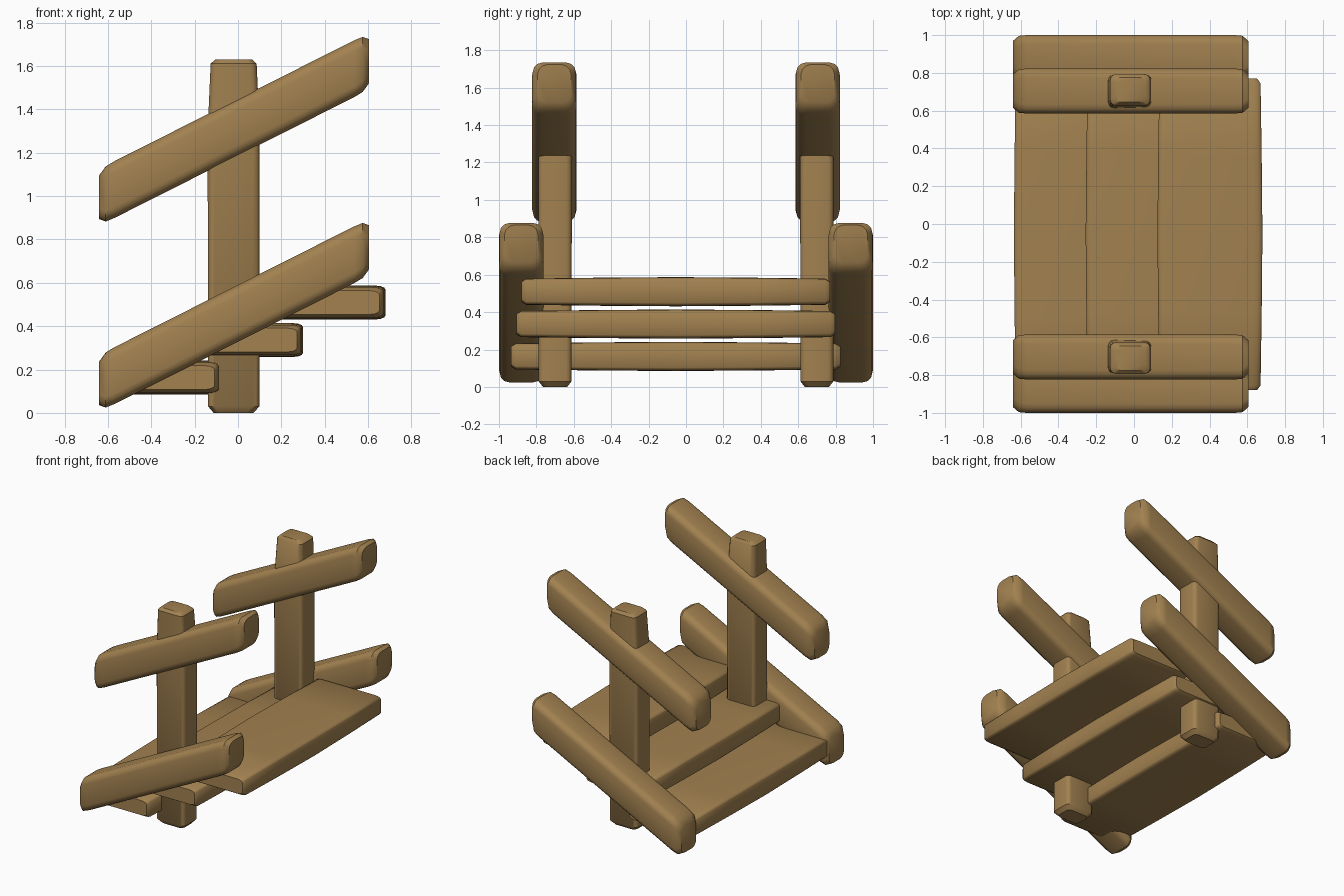
import bpy, bmesh, math
from mathutils import Vector

if "Cube" in bpy.data.objects:
    bpy.data.objects.remove(bpy.data.objects["Cube"])

wood = bpy.data.materials.new("wood")
wood.diffuse_color = (0.36, 0.22, 0.08, 1)
wood.use_nodes = True
wood.node_tree.nodes["Principled BSDF"].inputs["Base Color"].default_value = wood.diffuse_color


def rounded_rect(hu, hv, ru, rv, seg=3):
    """Counter-clockwise rounded rectangle with half sizes hu, hv."""
    pts = []
    for q, (su, sv) in enumerate([(1, 1), (-1, 1), (-1, -1), (1, -1)]):
        for i in range(seg + 1):
            a = math.pi / 2 * (q + i / seg)
            pts.append((su * (hu - ru) + ru * math.cos(a), sv * (hv - rv) + rv * math.sin(a)))
    return pts


def loft(name, sections, place):
    """Beam through sections (t, cu, cv, hu, hv, ru, rv); place maps (t, u, v) to x, y, z."""
    bm = bmesh.new()
    rings = []
    for t, cu, cv, hu, hv, ru, rv in sections:
        rings.append([bm.verts.new(Vector(place(t, cu + u, cv + v)))
                      for u, v in rounded_rect(hu, hv, ru, rv)])
    n = len(rings[0])
    for a, b in zip(rings, rings[1:]):
        for i in range(n):
            j = (i + 1) % n
            bm.faces.new((a[i], a[j], b[j], b[i]))
    bm.faces.new(rings[0])
    bm.faces.new(rings[-1])
    bmesh.ops.recalc_face_normals(bm, faces=bm.faces)
    me = bpy.data.meshes.new(name)
    bm.to_mesh(me)
    bm.free()
    me.materials.append(wood)
    ob = bpy.data.objects.new(name, me)
    bpy.context.collection.objects.link(ob)
    bpy.ops.object.select_all(action='DESELECT')
    ob.select_set(True)
    bpy.context.view_layer.objects.active = ob
    bpy.ops.object.shade_smooth_by_angle(angle=math.radians(40))
    return ob


def along_x(t, u, v): return (t, u, v)
def along_y(t, u, v): return (u, t, v)
def along_z(t, u, v): return (u, v, t)


def rail(name, y, z_mid):
    """Sloping rail with upright ends; z_mid is its centre height at x = 0."""
    secs = [(x, y, z_mid + 0.504 * x, 0.119 - i, 0.131 - i, 0.05, 0.05)
            for x, i in [(-0.64, 0.03), (-0.61, 0.004), (-0.57, 0),
                         (0.535, 0), (0.575, 0.004), (0.605, 0.03)]]
    loft(name, secs, along_x)


for side, s in (("front", -1), ("back", 1)):
    # upright post, slightly slimmer at the top
    loft(side + "_post",
         [(z, -0.02, s * c, hx, hy, 0.03, 0.03) for z, c, hx, hy in
          [(0, 0.70, 0.092, 0.065), (0.03, 0.70, 0.118, 0.088), (1.3, 0.70, 0.12, 0.09),
           (1.61, 0.71, 0.106, 0.083), (1.63, 0.71, 0.085, 0.065)]], along_z)
    # handrail and stringer
    rail(side + "_handrail", s * 0.704, 1.317)
    rail(side + "_stringer", s * 0.881, 0.459)

# three treads, gently swollen in the middle
for k in range(3):
    x = -0.358 + 0.38 * k
    z = 0.163 + 0.173 * k
    y0, y1 = -0.935 + 0.028 * k, 0.825 - 0.028 * k
    secs = []
    for f, hx, hz in [(0, 0.25, 0.055), (0.015, 0.268, 0.07), (0.25, 0.274, 0.075),
                      (0.5, 0.278, 0.078), (0.75, 0.274, 0.075), (0.985, 0.268, 0.07),
                      (1, 0.25, 0.055)]:
        secs.append((y0 + (y1 - y0) * f, x, z, hx, hz, 0.045, 0.018))
    loft("tread_%d" % (k + 1), secs, along_y)
